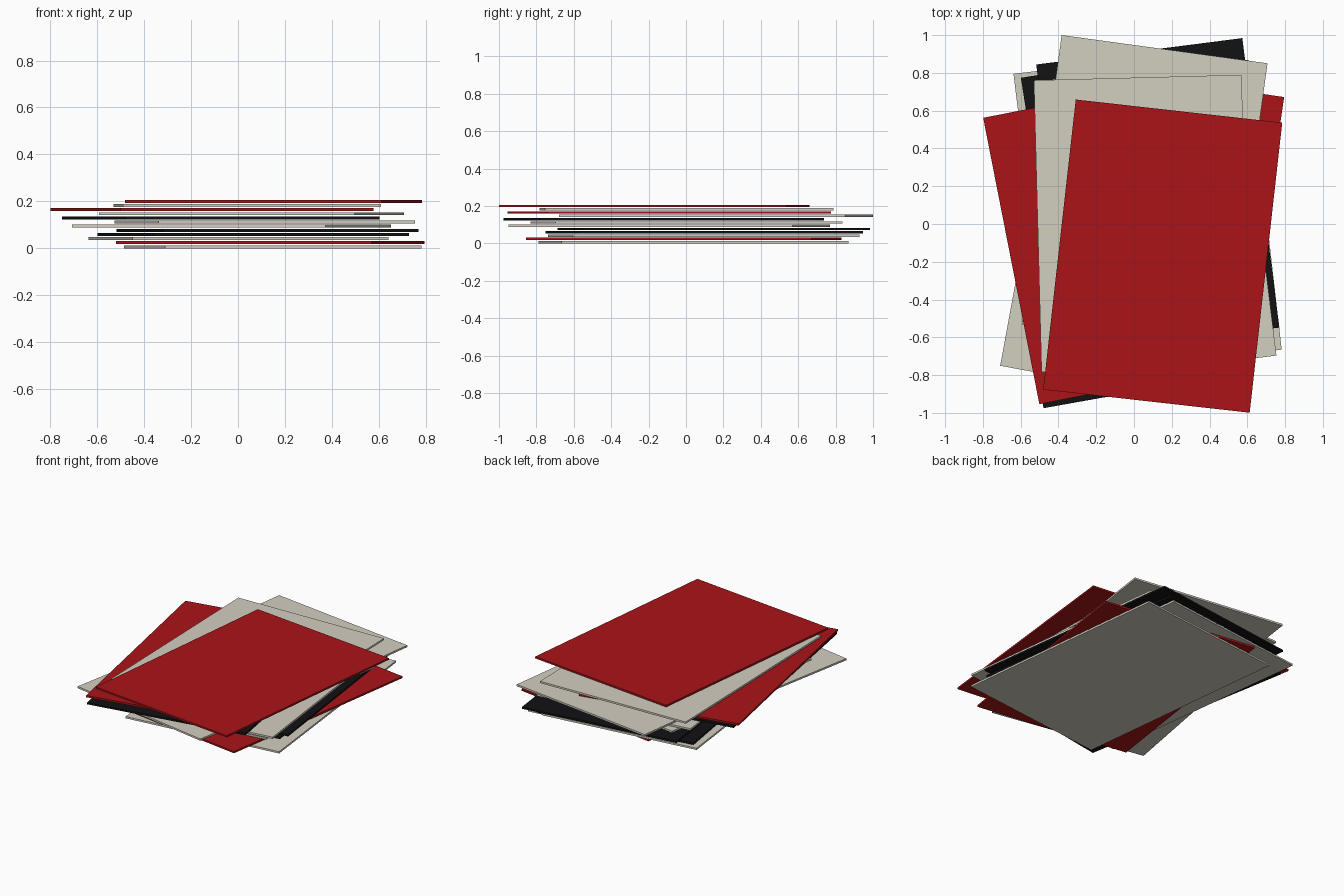
import bpy
from math import radians

if "Cube" in bpy.data.objects:
    bpy.data.objects.remove(bpy.data.objects["Cube"])

W, L, T, STEP = 1.10, 1.545, 0.0125, 0.0176


def material(name, rgb):
    m = bpy.data.materials.new(name)
    m.diffuse_color = (*rgb, 1)
    m.use_nodes = True
    m.node_tree.nodes["Principled BSDF"].inputs["Base Color"].default_value = m.diffuse_color
    return m


MATS = {
    "cream": material("cream", (0.65, 0.62, 0.53)),
    "red": material("red", (0.40, 0.007, 0.009)),
    "black": material("black", (0.006, 0.006, 0.007)),
}

# Loose stack, bottom to top: colour, centre x, centre y, turn in degrees
CARDS = [
    ("cream", 0.148, 0.04, 6.5),
    ("red", 0.138, -0.012, -8.4),
    ("cream", 0.002, 0.095, 7.0),
    ("black", 0.065, 0.097, 9.0),
    ("black", 0.126, 0.148, 7.3),
    ("cream", -0.028, -0.09, -10.4),
    ("cream", 0.114, 0.003, 7.0),
    ("black", -0.073, -0.118, 10.1),
    ("cream", 0.057, 0.16, -7.8),
    ("red", -0.110, -0.09, 11.1),
    ("cream", 0.040, 0.003, 1.5),
    ("red", 0.152, -0.17, -6.4),
]

for i, (colour, x, y, turn) in enumerate(CARDS):
    bpy.ops.mesh.primitive_cube_add(
        size=1, location=(x, y, T / 2 + i * STEP), rotation=(0, 0, radians(turn)))
    card = bpy.context.object
    card.name = f"{colour}_card_{i + 1}"
    card.scale = (W, L, T)
    bpy.ops.object.transform_apply(location=False, rotation=False, scale=True)
    card.data.materials.append(MATS[colour])
